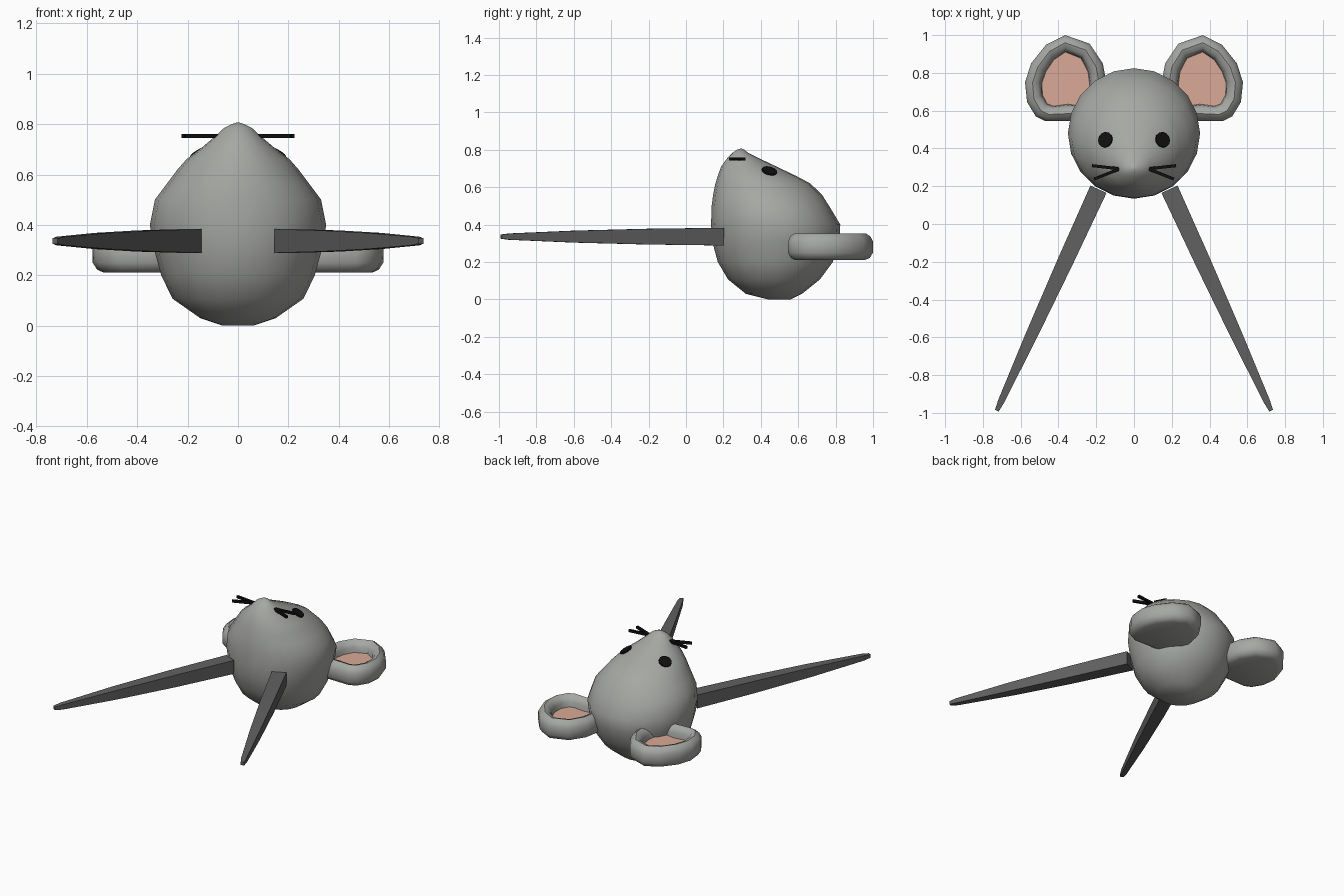
import bpy, bmesh, math
from mathutils import Vector

if "Cube" in bpy.data.objects:
    bpy.data.objects.remove(bpy.data.objects["Cube"])


def material(name, rgb):
    m = bpy.data.materials.new(name)
    m.diffuse_color = (*rgb, 1)
    m.use_nodes = True
    m.node_tree.nodes["Principled BSDF"].inputs["Base Color"].default_value = m.diffuse_color
    return m


GREY = material("fur grey", (0.38, 0.39, 0.37))
DARK = material("dark grey", (0.12, 0.12, 0.12))
PINK = material("ear pink", (0.70, 0.40, 0.31))
BLACK = material("black", (0.005, 0.005, 0.005))


def loft(name, rings, mats, angle, last_mat=0):
    """Skin a list of equal-length rings of points and cap both ends."""
    bm = bmesh.new()
    vs = [[bm.verts.new(p) for p in r] for r in rings]
    n = len(vs[0])
    for a, b in zip(vs, vs[1:]):
        for i in range(n):
            bm.faces.new((a[i], a[(i + 1) % n], b[(i + 1) % n], b[i]))
    bm.faces.new(vs[0][::-1])
    bm.faces.new(vs[-1]).material_index = last_mat
    bmesh.ops.recalc_face_normals(bm, faces=bm.faces)
    me = bpy.data.meshes.new(name)
    bm.to_mesh(me)
    bm.free()
    for m in mats:
        me.materials.append(m)
    ob = bpy.data.objects.new(name, me)
    bpy.context.collection.objects.link(ob)
    bpy.ops.object.select_all(action='DESELECT')
    ob.select_set(True)
    bpy.context.view_layer.objects.active = ob
    if angle:
        bpy.ops.object.shade_smooth_by_angle(angle=math.radians(angle))
    return ob


def bar(name, a, b, halves, mat):
    """Square bar from a to b; halves = (position along bar, half width)."""
    a, b = Vector(a), Vector(b)
    side = (b - a).cross(Vector((0, 0, 1))).normalized()
    up = Vector((0, 0, 1))
    rings = [[a.lerp(b, t) + side * h * sx + up * h * sz
              for sx, sz in ((-1, -1), (1, -1), (1, 1), (-1, 1))]
             for t, h in halves]
    return loft(name, rings, [mat], 0)


# head: oval slices as (z, front y, back y, half width)
slices = [(0, .44, .56, .06), (.03, .32, .62, .15), (.107, .225, .716, .26),
          (.2, .17, .785, .305), (.31, .14, .82, .335), (.4, .134, .825, .35),
          (.5, .137, .765, .33), (.56, .145, .727, .285), (.62, .157, .665, .24),
          (.66, .17, .59, .205), (.71, .187, .485, .14), (.755, .22, .39, .087),
          (.785, .25, .33, .055), (.8, .272, .314, .025), (.806, .288, .3, .007)]
N = 20
head_rings = []
for z, y0, y1, rx in slices:
    angles = [2 * math.pi * i / N for i in range(N)]
    head_rings.append([(rx * math.cos(t), (y0 + y1) / 2 + (y1 - y0) / 2 * math.sin(t), z)
                       for t in angles])
head = loft("head", head_rings, [GREY], 60)

# ear outline (right side) and rounded rim section as (z, inset)
ear = [(.365, 1.0), (.465, .95), (.545, .85), (.577, .75), (.566, .645), (.52, .57),
       (.47, .545), (.34, .545), (.24, .548), (.17, .62), (.145, .74), (.165, .85),
       (.235, .955)]
rim = [(.21, .045), (.222, .018), (.25, 0), (.31, 0), (.338, .015), (.354, .04),
       (.345, .068), (.315, .085), (.28, .09)]
centre = Vector((.36, .745))

for s, side in ((1, "right"), (-1, "left")):
    # ears with a recessed pink inside
    rings = []
    for z, d in rim:
        ring = []
        for p in ear:
            v = Vector(p)
            v -= (v - centre).normalized() * d
            ring.append((s * v.x, v.y, z))
        rings.append(ring)
    loft(side + "_ear", rings, [GREY, PINK], 50, last_mat=1)

    # long tapering spikes
    bar(side + "_spike", (s * .188, .184, .336), (s * .726, -.988, .336),
        [(0, .047), (.33, .042), (.66, .032), (.96, .017), (1, .011)], DARK)

    # whiskers
    for k, tip in enumerate(((.223, .309), (.211, .238))):
        bar(f"{side}_whisker_{k + 1}", (s * .075, .292, .752), (s * tip[0], tip[1], .752),
            [(0, .008), (1, .008)], BLACK)

    # eye: thin disc laid on the head surface
    hit, loc, nor, _ = head.ray_cast(Vector((s * .15, .445, 2)), Vector((0, 0, -1)))
    u = nor.cross(Vector((1, 0, 0))).normalized()
    w = nor.cross(u)
    disc = [[loc + nor * h + (u * math.cos(i * math.pi / 6) + w * math.sin(i * math.pi / 6)) * .042
             for i in range(12)] for h in (-.001, .008)]
    loft(side + "_eye", disc, [BLACK], 0)
